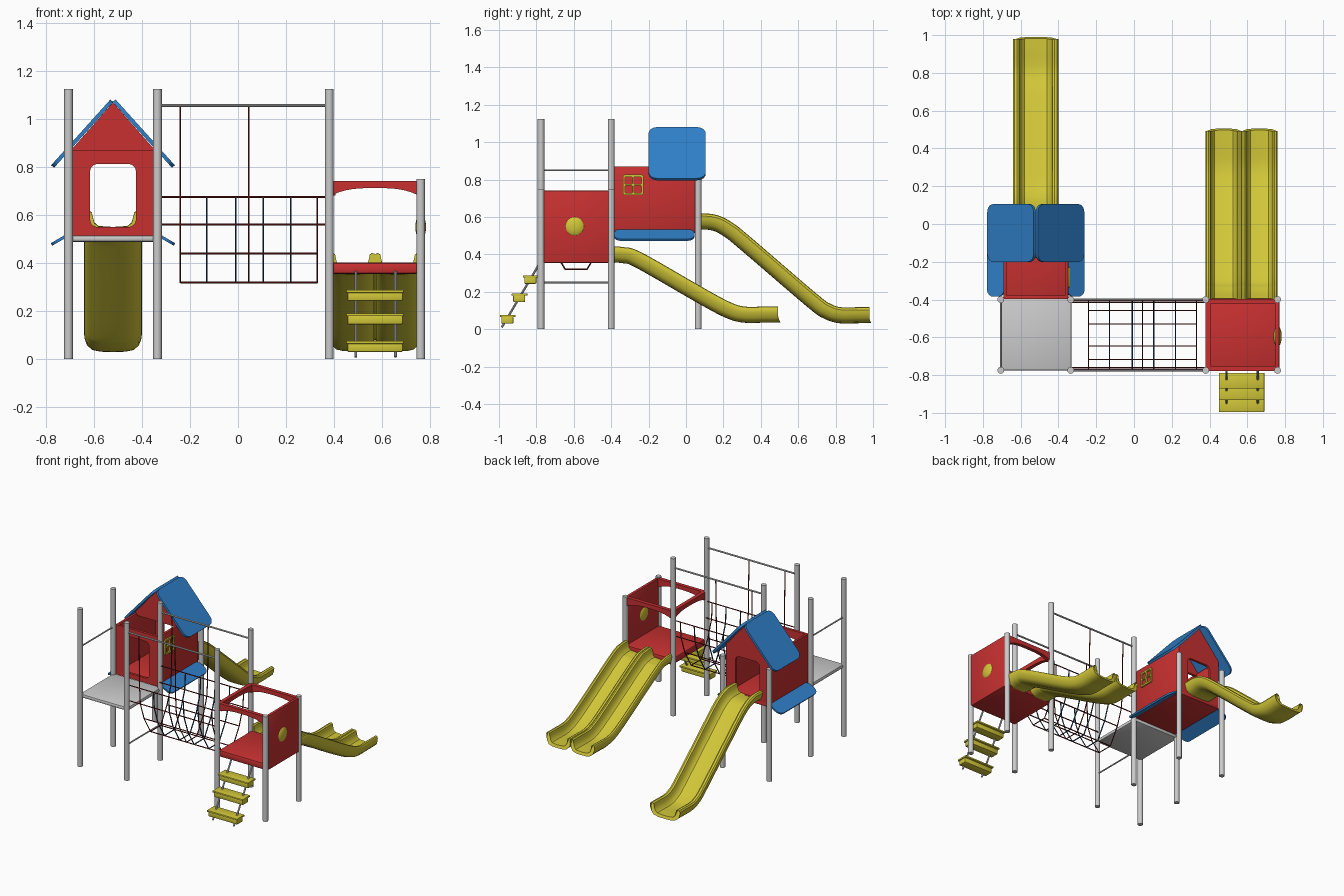
import bpy, bmesh, math
from mathutils import Vector, Matrix

if "Cube" in bpy.data.objects:
    bpy.data.objects.remove(bpy.data.objects["Cube"])


def material(name, rgb):
    m = bpy.data.materials.new(name)
    m.diffuse_color = (*rgb, 1)
    m.use_nodes = True
    m.node_tree.nodes["Principled BSDF"].inputs["Base Color"].default_value = m.diffuse_color
    return m


RED = material("red", (0.58, 0.03, 0.03))
BLUE = material("blue", (0.03, 0.22, 0.6))
YELLOW = material("yellow", (0.64, 0.57, 0.04))
ROPE_RED = material("dark_red_rope", (0.16, 0.01, 0.01))
ROPE_BLUE = material("dark_blue_rope", (0.02, 0.07, 0.16))


def add(name, mesh, mat=None):
    ob = bpy.data.objects.new(name, mesh)
    bpy.context.collection.objects.link(ob)
    if mat:
        mesh.materials.clear()
        mesh.materials.append(mat)
    return ob


def finish(name, bm, mat=None):
    bmesh.ops.recalc_face_normals(bm, faces=bm.faces)
    mesh = bpy.data.meshes.new(name)
    bm.to_mesh(mesh)
    bm.free()
    return add(name, mesh, mat)


def box(name, lo, hi, mat=None, bevel=0.006):
    lo, hi = Vector(lo), Vector(hi)
    bm = bmesh.new()
    bmesh.ops.create_cube(bm, size=1, matrix=Matrix.Translation((lo + hi) / 2) @ Matrix.Diagonal((*(hi - lo), 1)))
    bmesh.ops.bevel(bm, geom=bm.edges[:], offset=bevel, segments=2, affect='EDGES', profile=0.5)
    return finish(name, bm, mat)


def rods(name, paths, r, mat=None, sides=8):
    """One mesh of straight round bars following every path."""
    bm = bmesh.new()
    for path in paths:
        for a, b in zip(path, path[1:]):
            a, b = Vector(a), Vector(b)
            rot = (b - a).to_track_quat('Z', 'Y').to_matrix().to_4x4()
            bmesh.ops.create_cone(bm, cap_ends=True, segments=sides, radius1=r, radius2=r, depth=(b - a).length,
                                  matrix=Matrix.Translation((a + b) / 2) @ rot)
    return finish(name, bm, mat)


def round_rect(x0, y0, x1, y1, r, n=5):
    pts = []
    for cx, cy, start in ((x1 - r, y1 - r, 0), (x0 + r, y1 - r, 90), (x0 + r, y0 + r, 180), (x1 - r, y0 + r, 270)):
        for i in range(n + 1):
            a = math.radians(start + 90 * i / n)
            pts.append((cx + r * math.cos(a), cy + r * math.sin(a)))
    return pts


def plate(name, outlines, thick, origin, ux, uy, mat):
    """Flat panel from an outline plus optional holes, laid in the ux/uy plane."""
    cu = bpy.data.curves.new(name, 'CURVE')
    cu.dimensions, cu.fill_mode, cu.extrude = '2D', 'BOTH', thick / 2
    for pts in outlines:
        sp = cu.splines.new('POLY')
        sp.points.add(len(pts) - 1)
        for p, q in zip(sp.points, pts):
            p.co = (*q, 0, 1)
        sp.use_cyclic_u = True
    tmp = bpy.data.objects.new(name + "_curve", cu)
    bpy.context.collection.objects.link(tmp)
    bpy.context.view_layer.update()
    mesh = bpy.data.meshes.new_from_object(tmp.evaluated_get(bpy.context.evaluated_depsgraph_get()))
    bpy.data.objects.remove(tmp)
    ux, uy = Vector(ux).normalized(), Vector(uy).normalized()
    m = Matrix((ux, uy, ux.cross(uy))).transposed().to_4x4()
    mesh.transform(Matrix.Translation(origin) @ m)
    bm = bmesh.new()
    bm.from_mesh(mesh)
    bmesh.ops.remove_doubles(bm, verts=bm.verts, dist=1e-5)
    return finish(name, bm, mat)


X, Y, Z = (1, 0, 0), (0, 1, 0), (0, 0, 1)

# Posts
for label, x, y, h in [("left_front_outer", -.705, -.775, 1.125), ("left_front_inner", -.335, -.775, 1.125),
                       ("left_mid_outer", -.705, -.4, 1.125), ("left_mid_inner", -.335, -.4, 1.125),
                       ("house_back_outer", -.705, .065, .8), ("house_back_inner", -.335, .065, .8),
                       ("right_front_inner", .38, -.775, 1.125), ("right_back_inner", .38, -.4, 1.125),
                       ("right_front_outer", .76, -.775, .75), ("right_back_outer", .76, -.4, .75)]:
    rods(label + "_post", [[(x, y, 0), (x, y, h)]], .018, sides=20)

# Landing platform and rails
box("landing_platform", (-.71, -.775, .488), (-.33, -.39, .515), bevel=.01)
rods("side_rails", [[(-.705, -.775, .85), (-.705, -.4, .85)], [(-.335, -.775, .25), (-.335, -.4, .25)]], .005)
rods("bridge_top_rails", [[(-.335, y, 1.055), (.38, y, 1.055)] for y in (-.775, -.4)], .006)

# House: floor, walls with doorways, gables
CX = -.52
box("house_floor", (-.69, -.395, .512), (-.35, .05, .535), RED)
for label, y in (("front", -.388), ("back", .04)):
    plate(f"house_{label}_wall", [round_rect(-.69, .515, -.35, .87, .006, 2), round_rect(-.615, .55, -.425, .812, .03)],
          .018, (0, y, 0), X, Z, RED)
for label, x in (("left", -.683), ("right", -.357)):
    box(f"house_{label}_wall", (x - .009, -.393, .515), (x + .009, .047, .87), RED, .004)
for label, y in (("front", -.17), ("back", .04)):
    plate(f"{label}_gable", [[(-.69, .855), (-.35, .855), (-.35, .875), (CX, 1.068), (-.69, .875)]],
          .018, (0, y, 0), X, Z, RED)

# Roof panels and lower skirt panels
for label, s in (("left", -1), ("right", 1)):
    plate(f"roof_{label}_panel", [round_rect(-.2, 0, .105, .368, .045)], .016,
          (CX + s * .005, 0, 1.075), Y, (s * .245, 0, -.272), BLUE)
    plate(f"skirt_{label}_panel", [round_rect(-.385, 0, .045, .105, .04)], .012,
          (CX + s * .165, 0, .53), Y, (s * .095, 0, -.055), BLUE)

# Window lattice on the right wall
plate("house_window", [round_rect(-.337, .718, -.228, .826, .008, 2)] +
      [round_rect(a, b, a + .039, b + .039, .004, 2) for a in (-.326, -.278) for b in (.729, .776)],
      .016, (-.346, 0, 0), Y, Z, YELLOW)

# Right tower: floor, outer wall with bubble, arched top bars
box("tower_floor", (.385, -.77, .355), (.76, -.395, .402), RED, .01)
box("tower_outer_wall", (.748, -.765, .355), (.77, -.41, .742), RED, .006)
bm = bmesh.new()
bmesh.ops.create_uvsphere(bm, u_segments=28, v_segments=14, radius=1,
                          matrix=Matrix.Translation((.76, -.595, .55)) @ Matrix.Diagonal((.022, .055, .055, 1)))
finish("bubble_window", bm, YELLOW)


def arch(a, b):
    mid, half = (a + b) / 2, (b - a) / 2
    return [(b, .742), (a, .742)] + [(mid + half * t / 6, .712 - .03 * abs(t / 6) ** 3) for t in range(-6, 7)]


plate("tower_front_bar", [arch(.39, .75)], .026, (0, -.765, 0), X, Z, RED)
plate("tower_back_bar", [arch(.39, .75)], .026, (0, -.41, 0), X, Z, RED)
plate("tower_left_bar", [arch(-.765, -.41)], .026, (.392, 0, 0), Y, Z, RED)

# Slides: U section swept along a side profile
HALF = [(0, 0), (.05, .001), (.085, .008), (.108, .027), (.118, .055), (.12, .072), (.113, .083), (.1, .086),
        (.089, .08), (.084, .06), (.077, .036), (.06, .022), (0, .018)]
SECTION = HALF + [(-u, v) for u, v in HALF[-2:0:-1]]


def smooth_path(p, n=6):
    p = [Vector(q) for q in p]
    e = [2 * p[0] - p[1]] + p + [2 * p[-1] - p[-2]]
    out = []
    for a, b, c, d in zip(e, e[1:], e[2:], e[3:]):
        for i in range(n):
            t = i / n
            out.append(.5 * (2 * b + (c - a) * t + (2 * a - 5 * b + 4 * c - d) * t * t + (3 * b - a - 3 * c + d) * t ** 3))
    return out + [p[-1]]


def slide(name, cx, half_width, path):
    pts = smooth_path(path)
    bm, prev = bmesh.new(), None
    for i, p in enumerate(pts):
        t = (pts[min(i + 1, len(pts) - 1)] - pts[max(i - 1, 0)]).normalized()
        n = Vector((-t.y, t.x))
        if i == len(pts) - 1:
            n = Vector((-.42, 1))   # slanted lip
        ring = [bm.verts.new((cx + u * half_width / .12, p.x + n.x * v, p.y + n.y * v)) for u, v in SECTION]
        if prev:
            for k in range(len(ring)):
                j = (k + 1) % len(ring)
                bm.faces.new((prev[k], prev[j], ring[j], ring[k]))
        else:
            bm.faces.new(ring[::-1])
        prev = ring
    bm.faces.new(prev)
    return finish(name, bm, YELLOW)


slide("tall_slide", -.52, .12, [(.04, .53), (.13, .53), (.2, .498), (.3, .418), (.65, .118), (.74, .056), (.82, .032), (.93, .032), (.99, .032)])
for label, cx in (("left", .476), ("right", .664)):
    slide(f"double_slide_{label}_lane", cx, .097, [(-.4, .355), (-.34, .353), (-.26, .325), (.08, .13), (.22, .058),
                                                   (.31, .035), (.42, .035), (.505, .035)])

# Step ladder
rods("ladder_rails", [[(x, -.985, .01), (x, -.775, .365)] for x in (.49, .655)], .006)
for i, (y, z) in enumerate([(-.953, .068), (-.89, .183), (-.83, .28)]):
    box(f"step_{i + 1}_tread", (.45, y - .042, z - .004), (.69, y + .042, z + .008), YELLOW, .003)
    box(f"step_{i + 1}_base", (.455, y - .034, z - .038), (.685, y + .03, z), YELLOW, .006)

# Net bridge: hammock section with lengthwise and crosswise ropes
MID = -.5875
NET = [(.18, .675), (.172, .56), (.13, .44), (.058, .32)]
cross = [(MID - d, z) for d, z in NET] + [(MID + d, z) for d, z in NET[::-1]]
long_ropes = []
for y, z in cross:
    a, b = (-.33, .375) if z > .5 else (-.24, .33)
    long_ropes.append([(a, y, z), (b, y, z)])
rods("net_long_ropes", long_ropes, .004, ROPE_RED, 6)
rods("net_cross_ropes", [[(x, y, z) for y, z in cross] for x in (-.24, .045, .33)], .0035, ROPE_RED, 6)
rods("net_blue_ropes", [[(x, y, z) for y, z in cross] for x in (-.13, -.01, .105, .22)], .004, ROPE_BLUE, 6)
rods("net_hangers", [[(x, y, 1.055), (x, MID + s * .18, .675)] for x in (-.24, .045)
                     for s, y in ((-1, -.775), (1, -.4))], .0035, ROPE_RED, 6)

# Smooth shading with crisp edges
for ob in bpy.context.collection.objects:
    ob.select_set(True)
    bpy.context.view_layer.objects.active = ob
bpy.ops.object.shade_smooth_by_angle(angle=math.radians(35))
